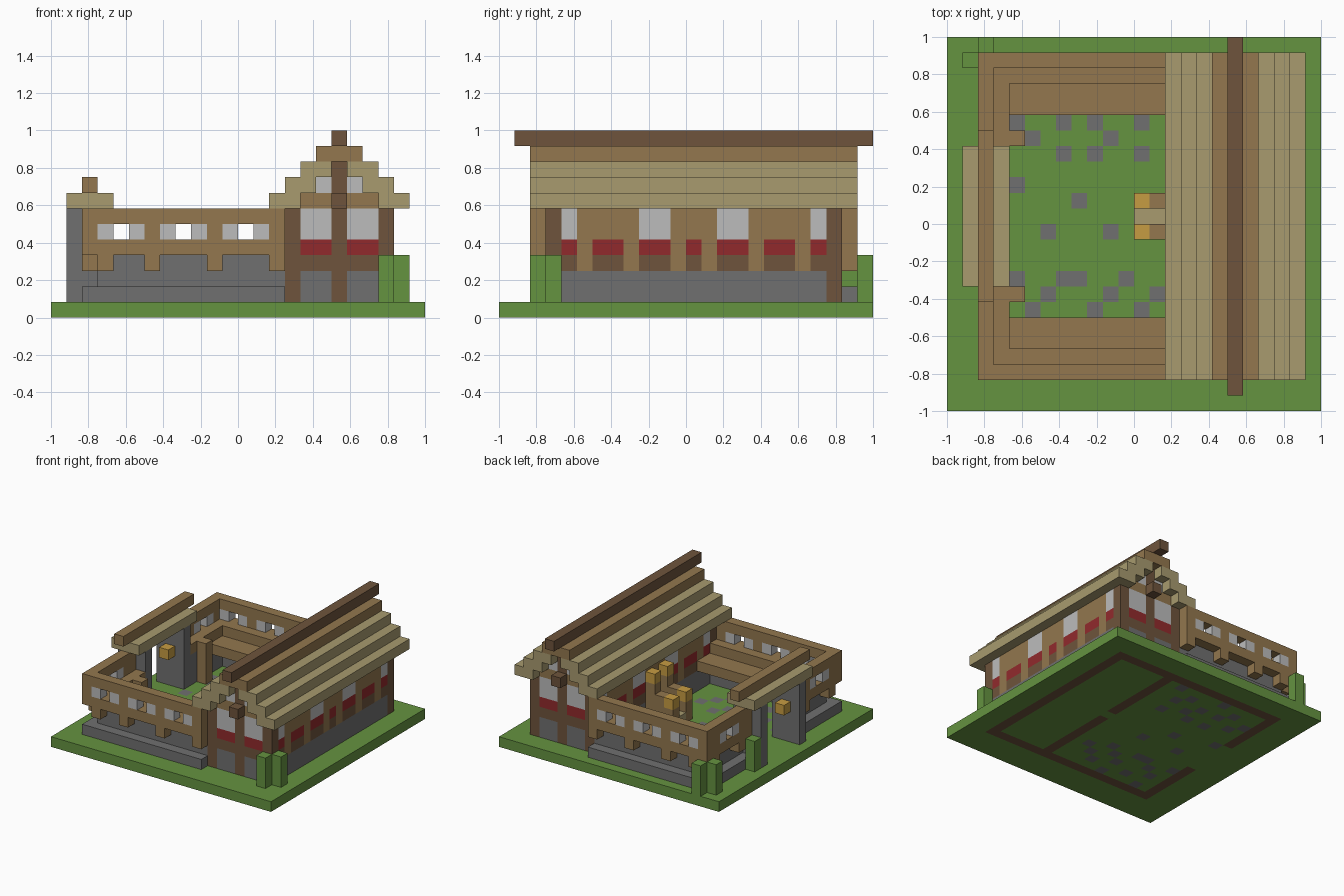
import bpy, bmesh
from mathutils import Vector

cube = bpy.data.objects.get("Cube")
if cube:
    bpy.data.objects.remove(cube, do_unlink=True)

U = 1 / 12  # one block


def material(name, *rgb):
    linear = [((c / 255 + 0.055) / 1.055) ** 2.4 for c in rgb] + [1]
    m = bpy.data.materials.new(name)
    m.use_nodes = True
    m.diffuse_color = linear
    m.node_tree.nodes["Principled BSDF"].inputs["Base Color"].default_value = linear
    return m


GRASS = material("grass green", 101, 147, 64)
PLANK = material("plank brown", 147, 119, 78)
LOG = material("dark timber", 110, 84, 60)
ROOF = material("roof tan", 168, 155, 111)
STONE = material("stone grey", 112, 112, 112)
GLASS = material("pale glass", 188, 188, 188)
RED = material("brick red", 145, 42, 44)
LAMP = material("lantern yellow", 198, 156, 66)


def finish(name, bm, mats):
    mesh = bpy.data.meshes.new(name)
    bm.to_mesh(mesh)
    bm.free()
    for m in mats:
        mesh.materials.append(m)
    obj = bpy.data.objects.new(name, mesh)
    bpy.context.collection.objects.link(obj)
    return obj


def boxes(name, mat, spans):
    """One object from boxes given as block ranges (x0, x1, y0, y1, z0, z1)."""
    bm = bmesh.new()
    for x0, x1, y0, y1, z0, z1 in spans:
        size = Vector((x1 - x0, y1 - y0, z1 - z0)) * U
        mid = Vector((x0 + x1, y0 + y1, z0 + z1)) * U / 2
        for v in bmesh.ops.create_cube(bm, size=1)["verts"]:
            v.co = v.co * size + mid
    return finish(name, bm, [mat])


# Ground slab: grass, scattered cobbles and timber sills
cobbles = {6: (-8, -5, -3, 0), 5: (-7, -2), 4: (-5, -3, 0), 2: (-8,), 1: (-4,),
           -1: (-6, -2), -4: (-8, -5, -4, -1), -5: (-6, -2, 1), -6: (-7, -3, 0),
           7: (-6, -1), 8: (-4, 1), -7: (-5, -1), -8: (-7, -3)}


def ground_colour(x, y):
    inside = -9 <= x <= 9 and -9 <= y <= 9
    gate = x == -9 and -3 < y < 3
    door = x == 3 and y == 0
    if inside and (x in (-9, 3, 9) or y in (-9, 9)) and not gate and not door:
        return 2
    return 1 if x in cobbles.get(y, ()) else 0


bm = bmesh.new()
bmesh.ops.create_grid(bm, x_segments=24, y_segments=24, size=1)
for f in bm.faces:
    c = f.calc_center_median() / U
    f.material_index = ground_colour(round(c.x - 0.5), round(c.y - 0.5))
bmesh.ops.translate(bm, verts=bm.verts, vec=(0, 0, U))
ground = finish("ground", bm, [GRASS, STONE, LOG])
solid = ground.modifiers.new("thickness", 'SOLIDIFY')
solid.thickness, solid.offset = U, -1

# Hall: corner logs and long side walls
boxes("hall_corner_posts", LOG, [(x, x + 1, y, y + 1, 1, 7) for x in (3, 9) for y in (-9, 9)])
bays = [(-8, 1, True), (-6, 2, False), (-3, 2, True), (0, 1, False),
        (2, 2, True), (5, 2, False), (8, 1, True)]
stone, timber, plank, red, glass = [], [], [], [], []
for x in (3, 9):
    span = (x, x + 1)
    for (y, w, glazed), nxt in zip(bays, bays[1:] + [None]):
        if nxt:
            plank.append(span + (y + w, nxt[0], 3, 7))
            stone.append(span + (y + w, nxt[0], 1, 3))
        if x == 3 and y == 0:  # doorway to the courtyard
            plank.append(span + (y, y + w, 5, 7))
            continue
        stone.append(span + (y, y + w, 1, 3))
        timber.append(span + (y, y + w, 3, 4))
        red.append(span + (y, y + w, 4, 5))
        (glass if glazed else plank).append(span + (y, y + w, 5, 7))
# Hall: gable ends
for y in (-9, 9):
    wall = (y, y + 1)
    for x in (4, 7):
        end = (x, x + 2) + wall
        stone.append(end + (1, 3))
        timber.append(end + (3, 4))
        red.append(end + (4, 5))
        glass.append(end + (5, 7))
        plank.append(end + (7, 8))
    glass += [(5, 6) + wall + (8, 9), (7, 8) + wall + (8, 9)]
    timber.append((6, 7) + wall + (1, 10))
boxes("hall_stone_base", STONE, stone)
boxes("hall_timber_rails", LOG, timber)
boxes("hall_plank_walls", PLANK, plank)
boxes("hall_red_panels", RED, red)
boxes("hall_windows", GLASS, glass)
boxes("gable_beam_ends", LOG, [(6, 7, -10, -9, 7, 8), (6, 7, 10, 11, 7, 8)])

# Hall: stepped roof
boxes("hall_roof_steps", ROOF, [(x, x + 2, -10, 11, 7 + i, 8 + i)
                                for i in range(3) for x in (2 + i, 9 - i)])
boxes("hall_roof_cap", PLANK, [(5, 8, -10, 11, 10, 11)])
boxes("hall_ridge_beam", LOG, [(6, 7, -11, 12, 11, 12)])

# Courtyard: jettied outer walls with window bands
plank, glass = [], []


def window_wall(start, end, windows, place):
    """Plank wall along one direction; place() turns a run into a box."""
    plank.extend([place(start, end, 4, 5), place(start, end, 6, 7)])
    edge = start
    for s in windows:
        plank.append(place(edge, s, 5, 6))
        glass.extend([place(s, s + 1, 5, 6), place(s + 2, s + 3, 5, 6)])
        edge = s + 3
    plank.append(place(edge, end, 5, 6))


for y in (-10, 10):
    window_wall(-10, 3, (-9, -5, -1), lambda a, b, z0, z1: (a, b, y, y + 1, z0, z1))
    plank += [(x, x + 1, y, y + 1, 3, 4) for x in (-9, -6, -2, 2)]  # brackets
for start, end, s in ((-9, -3, -8), (4, 10, 6)):
    window_wall(start, end, (s,), lambda a, b, z0, z1: (-10, -9, a, b, z0, z1))
plank += [(-10, -9, y, y + 1, 3, 4) for y in (-9, -5, 5, 9)]
boxes("courtyard_outer_wall", PLANK, plank)
boxes("courtyard_windows", GLASS, glass)

# Courtyard: stone wall below, outer step, walkway and gallery
runs = [(-9, 3, -9, -8), (-9, 3, 9, 10), (-9, -8, -8, -3), (-9, -8, 4, 9)]
boxes("courtyard_stone_wall", STONE, [r + (1, 4) for r in runs])
boxes("courtyard_walkway", PLANK, [r + (4, 5) for r in runs])
boxes("outer_step", STONE, [r + (1, 2) for r in (
    (-10, 3, -10, -9), (-10, 3, 10, 11), (-10, -9, -9, -3), (-10, -9, 4, 10))])
boxes("gallery_floor", PLANK, [(-8, 3, -8, -6, 3, 4), (-8, 3, 7, 9, 3, 4)])
boxes("gate_posts", PLANK, [(-8, -7, y, y + 1, 1, 5) for y in (-5, 5)])

# Gate: stone pillars under a small roof
boxes("gate_pillars", STONE, [(-11, -8, y, y + 1, 1, 7) for y in (-3, 3)])
boxes("gate_roof", ROOF, [(-11, -8, -4, 5, 7, 8)])
boxes("gate_ridge", PLANK, [(-10, -9, -5, 6, 8, 9)])
boxes("gate_lanterns", LAMP, [(-10, -9, y, y + 1, 4, 5) for y in (-2, 2)])

# Hall entrance: steps, side posts and lanterns
boxes("entrance_step", ROOF, [(0, 2, 0, 1, 1, 2)])
boxes("entrance_posts", PLANK, [(x, x + 1, y, y + 1, 1, top) for y in (-1, 1)
                                for x, top in ((0, 3), (1, 4), (2, 5))])
boxes("entrance_lanterns", LAMP, [(x, x + 1, y, y + 1, z, z + 1) for y in (-1, 1)
                                  for x, z in ((0, 3), (2, 5))])

# Clipped bushes
boxes("bushes", GRASS, [(x, x + 1, y, y + 1, 1, 4) for x, y in (
    (9, -10), (10, -9), (-10, 11), (-11, 10), (-11, 4))])
